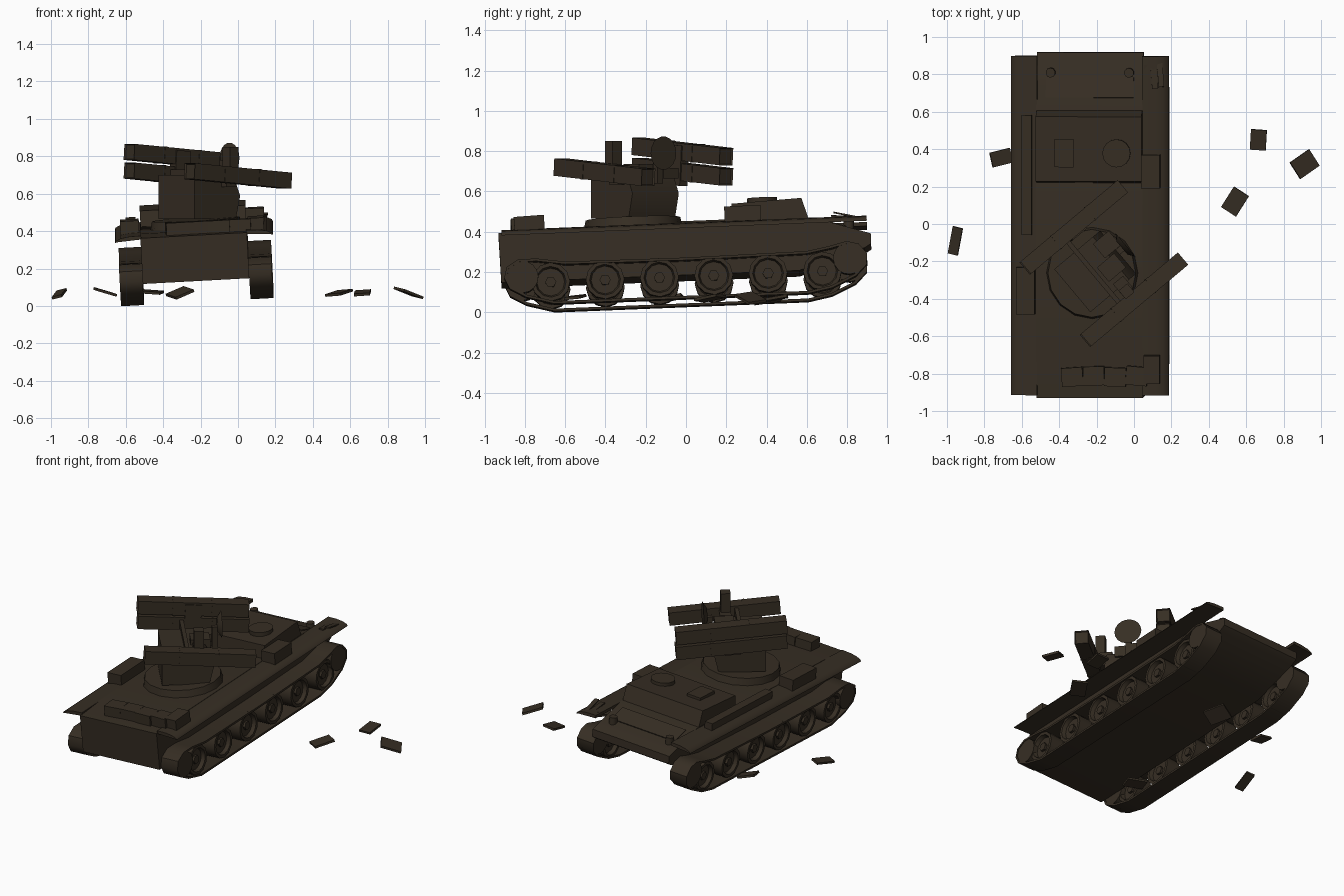
import bpy, bmesh
from math import radians
from mathutils import Matrix, Vector, Euler

cube = bpy.data.objects.get("Cube")
if cube:
    bpy.data.objects.remove(cube)

mat = bpy.data.materials.new("burnt_brown")
mat.use_nodes = True
COLOUR = (0.037, 0.027, 0.017, 1)
mat.diffuse_color = COLOUR
shader = next(n for n in mat.node_tree.nodes if n.type == 'BSDF_PRINCIPLED')
shader.inputs["Base Color"].default_value = COLOUR

WORLD = Matrix.Identity(4)
# The wreck leans to one side and its nose sits high
LEAN = (Matrix.Translation((-0.215, 0.01, 0)) @ Matrix.Rotation(radians(2.3), 4, 'X')
        @ Matrix.Rotation(radians(-3.1), 4, 'Y'))
parts = []


def finish(name, bm, matrix):
    bmesh.ops.recalc_face_normals(bm, faces=bm.faces)
    mesh = bpy.data.meshes.new(name)
    bm.to_mesh(mesh)
    bm.free()
    mesh.materials.append(mat)
    ob = bpy.data.objects.new(name, mesh)
    ob.matrix_world = matrix
    bpy.context.collection.objects.link(ob)
    parts.append(ob)


def placed(loc, rot):
    return Matrix.Translation(loc) @ Euler([radians(a) for a in rot]).to_matrix().to_4x4()


def box(name, size, loc, rot=(0, 0, 0), frame=LEAN, open_ends=False):
    bm = bmesh.new()
    bmesh.ops.create_cube(bm, size=1)
    bmesh.ops.scale(bm, vec=size, verts=bm.verts)
    if open_ends:
        bm.normal_update()
        ends = [f for f in bm.faces if abs(f.normal.x) > 0.9]
        bmesh.ops.inset_individual(bm, faces=ends, thickness=0.008, depth=-0.01)
    finish(name, bm, frame @ placed(loc, rot))


def disc(name, r, depth, loc, rot=(0, 0, 0), frame=LEAN, sides=16, r2=None, dished=0):
    bm = bmesh.new()
    bmesh.ops.create_cone(bm, cap_ends=True, segments=sides, radius1=r,
                          radius2=r if r2 is None else r2, depth=depth)
    if dished:
        bm.normal_update()
        caps = [f for f in bm.faces if abs(f.normal.z) > 0.9]
        bmesh.ops.inset_individual(bm, faces=caps, thickness=r * 0.2, depth=0)
        bmesh.ops.inset_individual(bm, faces=caps, thickness=r * 0.08, depth=-dished)
    finish(name, bm, frame @ placed(loc, rot))


def prism(name, ring_a, ring_b, frame=LEAN):
    """Solid between two matching outlines."""
    bm = bmesh.new()
    a, b = ([bm.verts.new(p) for p in ring] for ring in (ring_a, ring_b))
    bm.faces.new(a)
    bm.faces.new(b)
    for k in range(len(a)):
        bm.faces.new((a[k - 1], a[k], b[k], b[k - 1]))
    finish(name, bm, frame)


def across(name, outline, half, frame=LEAN):
    """Solid with a (y, z) side profile, symmetric about x = 0."""
    prism(name, *([(x, y, z) for y, z in outline] for x in (-half, half)), frame)


def belt(name, outline, x0, x1, thick):
    """Closed ribbon following a (y, z) outline."""
    bm = bmesh.new()
    rings = []
    n = len(outline)
    for i, p in enumerate(outline):
        along = (Vector(outline[(i + 1) % n]) - Vector(outline[i - 1])).normalized()
        inner = Vector(p) + Vector((-along.y, along.x)) * thick
        rings.append([bm.verts.new((x, q[0], q[1]))
                      for q, x in ((p, x0), (p, x1), (inner, x1), (inner, x0))])
    for i in range(n):
        a, b = rings[i - 1], rings[i]
        for k in range(4):
            bm.faces.new((a[k - 1], a[k], b[k], b[k - 1]))
    finish(name, bm, LEAN)


# Hull with a sloping nose deck
across("hull", [(-0.92, 0.17), (0.56, 0.17), (0.89, 0.27), (0.922, 0.29), (0.922, 0.34),
                (0.64, 0.43), (-0.7, 0.43), (-0.925, 0.415)], 0.285)
across("cabin", [(0.228, 0.43), (0.238, 0.515), (0.585, 0.53), (0.615, 0.43)], 0.283)
box("square_hatch", (0.1, 0.15, 0.022), (-0.13, 0.39, 0.53))
disc("round_hatch", 0.075, 0.03, (0.15, 0.39, 0.53))
box("nose_plate", (0.47, 0.12, 0.008), (0.0, 0.74, 0.4), (-17.7, 0, 0))
for sx in (-1, 1):
    disc("headlight", 0.026, 0.05, (sx * 0.21, 0.815, 0.388), sides=10)

# Running gear on both sides
LOOP = [(-0.66, 0.047), (0.60, 0.047), (0.72, 0.07), (0.84, 0.125), (0.895, 0.18),
        (0.9, 0.235), (0.86, 0.285), (0.8, 0.3), (0.72, 0.28), (0.6, 0.258), (0, 0.25),
        (-0.6, 0.254), (-0.74, 0.275), (-0.83, 0.275), (-0.89, 0.24), (-0.905, 0.185),
        (-0.88, 0.13), (-0.8, 0.085)]
for side, sx in (("left", 1), ("right", -1)):
    belt(side + "_track", LOOP, sx * 0.285, sx * 0.408, 0.013)
    for i in range(6):
        y = -0.675 + i * 0.27
        disc(side + "_road_wheel", 0.096, 0.1, (sx * 0.347, y, 0.157), (0, 90, 0),
             sides=12, dished=0.025)
        disc(side + "_wheel_hub", 0.028, 0.08, (sx * 0.347, y, 0.157), (0, 90, 0), sides=6)
    # Plain end drums fill the track corners
    for y, z in ((-0.815, 0.187), (0.81, 0.215)):
        disc(side + "_end_drum", 0.08, 0.115, (sx * 0.347, y, z), (0, 90, 0))
    # Fender with a lowered outer lip
    section = [(0.28, 0.428), (0.345, 0.426), (0.39, 0.419), (0.418, 0.406), (0.423, 0.396),
               (0.405, 0.4), (0.28, 0.408)]
    prism(side + "_fender", *([(sx * x, y, z) for x, z in section] for y in (-0.91, 0.905)))

# Torn strips at the nose of the left fender
for i in range(3):
    box("torn_strip", (0.03, 0.14, 0.008), (0.31 + i * 0.035, 0.79 + i * 0.01, 0.42 + i * 0.005),
        (3 - 8 * i, 5, 4))

# Stowage
box("long_side_bin", (0.055, 0.64, 0.05), (-0.335, 0.27, 0.445))
box("right_side_bin", (0.1, 0.25, 0.075), (-0.34, -0.35, 0.455))
box("left_side_bin", (0.1, 0.18, 0.075), (0.33, 0.29, 0.46))
box("rear_corner_bin", (0.085, 0.15, 0.07), (0.335, -0.77, 0.455), (2, 0, 0))
for i in range(4):
    box("rear_stowage_box", (0.114, 0.1, 0.07), (-0.09 + i * 0.115, -0.81 + 0.006 * (i % 2), 0.45),
        (0, 0, 4 - 3 * i))

# Turret, its +y axis pointing along the canisters
TURN = 40
disc("turret_ring", 0.245, 0.045, (0.015, -0.255, 0.452), r2=0.235, sides=16)
TURRET = placed((-0.215, -0.26, 0), (0, 0, TURN - 90))
across("turret_body", [(-0.15, 0.465), (0.14, 0.465), (0.17, 0.59), (0.12, 0.7), (-0.15, 0.7)],
       0.15, TURRET)
box("cross_beam", (0.46, 0.025, 0.05), (0, 0, 0.705), frame=TURRET)
box("roof_box", (0.1, 0.11, 0.05), (-0.07, 0.15, 0.69), frame=TURRET)
box("roof_box", (0.1, 0.12, 0.07), (0.04, 0.09, 0.7), frame=TURRET)
box("sight_mast", (0.06, 0.06, 0.14), (-0.04, -0.36, 0.78), (0, 0, TURN), WORLD)
box("sight_mast_foot", (0.07, 0.08, 0.09), (-0.06, -0.33, 0.68), (0, 0, TURN), WORLD)

# Radar dish
dish = Vector((-0.055, -0.12, 0.79))
disc("radar_dish", 0.045, 0.025, dish, (0, 90, TURN), WORLD, sides=18, r2=0.083)
box("radar_mast", (0.035, 0.035, 0.14), dish + Vector((-0.02, -0.02, -0.08)), (0, 0, TURN), WORLD)

# Missile canisters with slim bands
for name, loc in (("right_upper_canister", (-0.322, -0.018, 0.798)),
                  ("right_lower_canister", (-0.322, -0.018, 0.698)),
                  ("left_canister", (0.0, -0.405, 0.695))):
    rot = (0, 4.3, TURN)
    box(name, (0.68, 0.086, 0.086), loc, rot, WORLD, open_ends=True)
    for t in (-0.12, 0.12):
        shift = placed((0, 0, 0), rot) @ Vector((t, 0, 0))
        box(name + "_band", (0.015, 0.09, 0.09), Vector(loc) + shift, rot, WORLD)
box("canister_bracket", (0.1, 0.05, 0.2), (-0.31, -0.04, 0.73), (0, 4, TURN), WORLD)

# Scattered plates
for loc, size, rot in (((0.665, 0.45, 0.07), (0.085, 0.11), (10, -4, -4)),
                       ((0.912, 0.32, 0.07), (0.13, 0.105), (8, 18, 35)),
                       ((0.54, 0.12, 0.07), (0.095, 0.13), (10, -4, -33)),
                       ((-0.71, 0.355, 0.075), (0.115, 0.08), (5, 16, 14)),
                       ((-0.955, -0.09, 0.065), (0.055, 0.15), (14, -14, -14)),
                       ((-0.31, 0.42, 0.07), (0.11, 0.14), (8, -22, 20)),
                       ((-0.47, -0.55, 0.075), (0.13, 0.08), (6, 4, -15))):
    box("loose_plate", (*size, 0.014), loc, rot, WORLD)

bpy.ops.object.select_all(action='DESELECT')
for ob in parts:
    ob.select_set(True)
bpy.context.view_layer.objects.active = parts[0]
bpy.ops.object.shade_smooth_by_angle(angle=radians(42))
